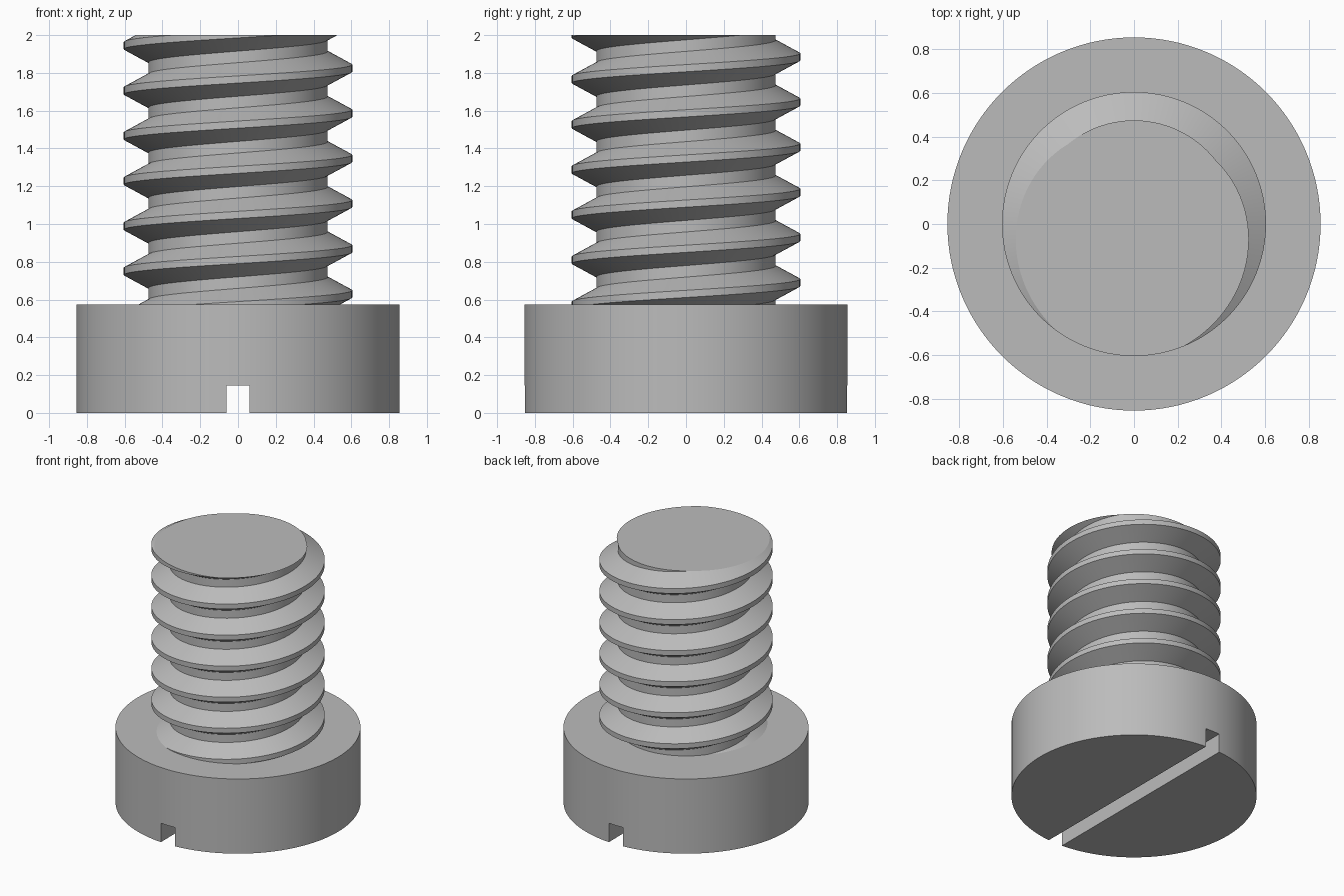
import bpy, bmesh
from math import cos, sin, tau, radians

cube = bpy.data.objects.get("Cube")
if cube:
    bpy.data.objects.remove(cube)

HEIGHT = 2.0
HEAD_R, HEAD_H = 0.855, 0.575
SLOT_W, SLOT_D = 0.12, 0.145
ROOT_R, CREST_R, PITCH = 0.475, 0.605, 0.239
STEPS = 96  # segments per thread turn

steel = bpy.data.materials.new("grey steel")
steel.use_nodes = True
GREY = (0.5, 0.5, 0.5, 1)
steel.diffuse_color = GREY
steel.node_tree.nodes["Principled BSDF"].inputs["Base Color"].default_value = GREY


def finish(obj):
    """Give the part its colour and smooth shading with sharp edges."""
    obj.data.materials.clear()
    obj.data.materials.append(steel)
    bpy.ops.object.select_all(action='DESELECT')
    obj.select_set(True)
    bpy.context.view_layer.objects.active = obj
    bpy.ops.object.shade_smooth_by_angle(angle=radians(25))


# Cylindrical head
bpy.ops.mesh.primitive_cylinder_add(vertices=128, radius=HEAD_R, depth=HEAD_H,
                                    location=(0, 0, HEAD_H / 2))
head = bpy.context.object
head.name = "screw_head"

# Driver slot cut straight across the bottom of the head
bpy.ops.mesh.primitive_cube_add(size=1)
cutter = bpy.context.object
cutter.name = "slot_cutter"
cutter.hide_render = True
cutter.scale = (SLOT_W, 3 * HEAD_R, 2 * SLOT_D)
slot = head.modifiers.new("slot", 'BOOLEAN')
slot.operation = 'DIFFERENCE'
slot.solver = 'EXACT'
slot.object = cutter
bpy.context.view_layer.objects.active = head
bpy.ops.object.modifier_apply(modifier=slot.name)
bpy.data.objects.remove(cutter)
finish(head)

# Threaded shank: sweep one tooth profile up a right-handed helix,
# joining each turn to the one above it
profile = [(CREST_R, -0.019), (CREST_R, 0.019), (ROOT_R, 0.089), (ROOT_R, PITCH - 0.089)]
start = 1.825 - 7 * PITCH  # crest height at +x, below the head's top face
bm = bmesh.new()
rows = []
for i in range(STEPS * 10):
    a = tau * i / STEPS
    lift = start + PITCH * i / STEPS
    rows.append([bm.verts.new((r * cos(a), r * sin(a), lift + dz)) for r, dz in profile])
for i in range(len(rows) - 1):
    here, ahead = rows[i], rows[i + 1]
    for j in range(3):
        bm.faces.new((here[j], ahead[j], ahead[j + 1], here[j + 1]))
    if i + STEPS + 1 < len(rows):
        above, above_ahead = rows[i + STEPS], rows[i + STEPS + 1]
        bm.faces.new((here[3], ahead[3], above_ahead[0], above[0]))

# Trim the shank flat at both ends and cap it
for z, up in ((HEAD_H - 0.05, -1), (HEIGHT, 1)):
    cut = bmesh.ops.bisect_plane(bm, geom=bm.verts[:] + bm.edges[:] + bm.faces[:],
                                 plane_co=(0, 0, z), plane_no=(0, 0, up), clear_outer=True)
    rim = [e for e in cut["geom_cut"] if isinstance(e, bmesh.types.BMEdge)]
    bmesh.ops.triangle_fill(bm, edges=rim, use_beauty=True, normal=(0, 0, up))
bmesh.ops.recalc_face_normals(bm, faces=bm.faces)
mesh = bpy.data.meshes.new("threaded_shank")
bm.to_mesh(mesh)
bm.free()
shank = bpy.data.objects.new("threaded_shank", mesh)
bpy.context.collection.objects.link(shank)
finish(shank)
